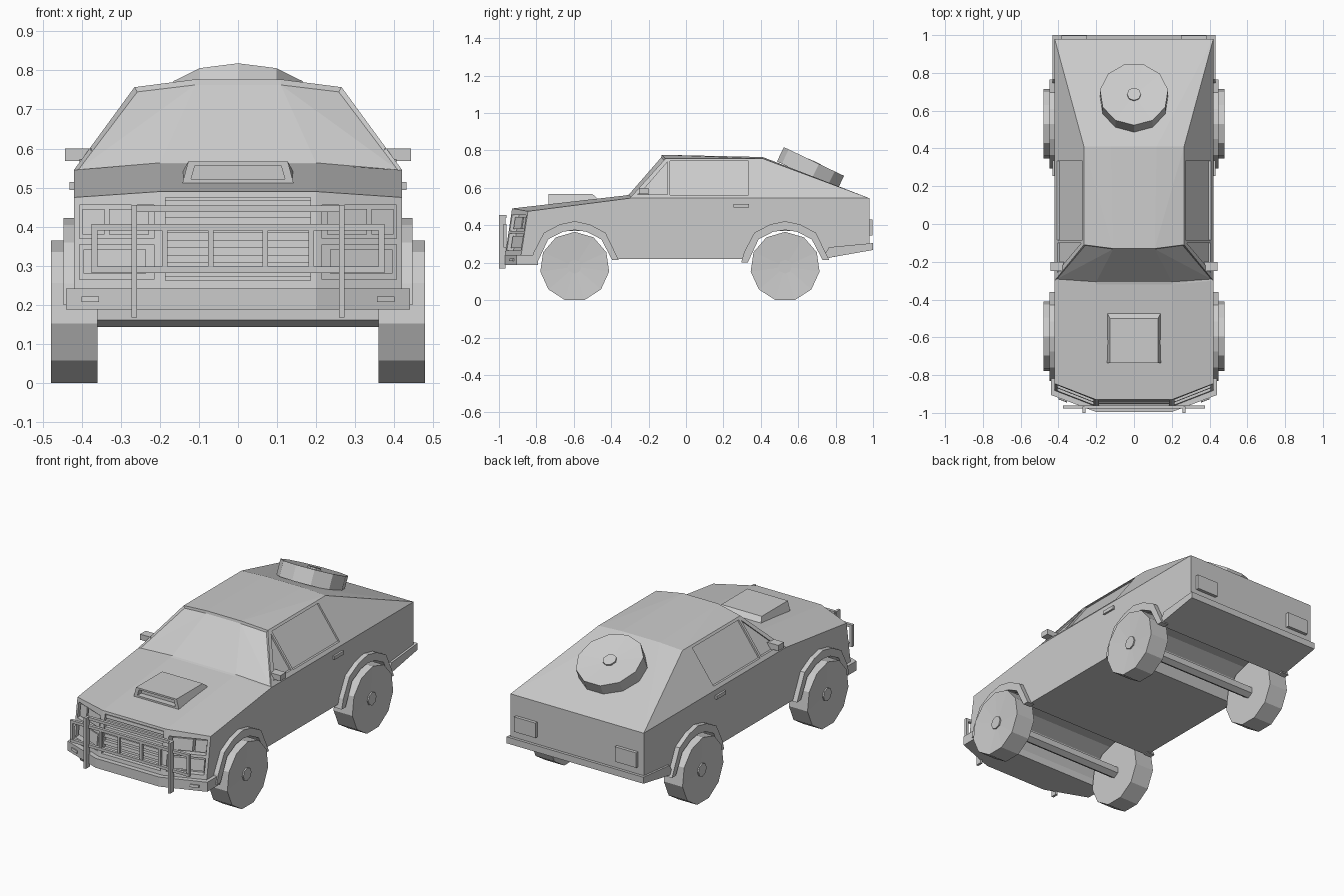
import bpy, bmesh
from math import sin, cos, pi
from mathutils import Vector

if "Cube" in bpy.data.objects:
    bpy.data.objects.remove(bpy.data.objects["Cube"])


def make(name, bm):
    bmesh.ops.recalc_face_normals(bm, faces=bm.faces)
    me = bpy.data.meshes.new(name)
    bm.to_mesh(me)
    bm.free()
    ob = bpy.data.objects.new(name, me)
    bpy.context.collection.objects.link(ob)
    return ob


def slab(name, pts, surf, d0, d1, s=1, dish=0):
    """Outline pts laid on a surface map and thickened from depth d0 to d1."""
    bm = bmesh.new()
    a, b = [[bm.verts.new((s * q[0], q[1], q[2])) for q in (surf(p, d) for p in pts)]
            for d in (d0, d1)]
    n = len(pts)
    bm.faces.new(a)
    outer = bm.faces.new(b)
    for i in range(n):
        bm.faces.new((a[i], a[(i + 1) % n], b[(i + 1) % n], b[i]))
    bmesh.ops.recalc_face_normals(bm, faces=bm.faces)
    if dish:
        bmesh.ops.poke(bm, faces=[outer], offset=dish)
    return make(name, bm)


def rect(a0, a1, b0, b1):
    return [(a0, b0), (a1, b0), (a1, b1), (a0, b1)]


def ngon(n, r, cu=0, cv=0):
    return [(cu + r * sin(2 * pi * i / n), cv + r * cos(2 * pi * i / n)) for i in range(n)]


def cut(ob, cutters):
    bpy.context.view_layer.objects.active = ob
    for c in cutters:
        m = ob.modifiers.new("cut", 'BOOLEAN')
        m.operation = 'DIFFERENCE'
        m.solver = 'EXACT'
        m.object = c
        bpy.ops.object.modifier_apply(modifier=m.name)
        bpy.data.objects.remove(c)


# Surface maps: outline coordinates plus depth to a 3D point
def side(p, d): return (d, p[0], p[1])
def plan(p, d): return (p[0], p[1], d)
def front(p, d): return (p[0], d, p[1])
def glass(p, d): return (0.42 - (p[1] - 0.545) * 0.731 + d, p[0], p[1])


def nose(p, d):
    return (p[0], -0.97 + 0.154 * (p[1] - 0.22) + max(0, abs(p[0]) - 0.2) * 0.39 + d, p[1])


SIDES = (1, -1)
AXLES = {"front": -0.595, "rear": 0.53}

# Lower body: rings of eight points from nose to tail
rings = [  # bottom y, z | outer top y, z | inner top y, z | inner bottom y
    (-0.885, 0.22, -0.845, 0.475, -0.93, 0.49, -0.97),
    (-0.30, 0.22, -0.30, 0.545, -0.32, 0.56, -0.30),
    (0.73, 0.22, 0.73, 0.545, 0.73, 0.55, 0.73),
    (0.98, 0.265, 0.98, 0.545, 0.98, 0.545, 0.98)]
bm = bmesh.new()
loops = []
for by, bz, oy, oz, iy, iz, jy in rings:
    half = [(0.42, by, bz), (0.42, oy, oz), (0.2, iy, iz)]
    pts = half + [(-x, y, z) for x, y, z in half[::-1]] + [(-0.2, jy, bz), (0.2, jy, bz)]
    loops.append([bm.verts.new(p) for p in pts])
for a, b in zip(loops, loops[1:]):
    for i in range(8):
        bm.faces.new((a[i], a[(i + 1) % 8], b[(i + 1) % 8], b[i]))
for l in (loops[0], loops[-1]):
    for q in ((0, 1, 2, 7), (7, 2, 3, 6), (6, 3, 4, 5)):
        bm.faces.new([l[i] for i in q])
body = make("lower_body", bm)

# Wheel wells, lamp recesses and grille recess
cutters = []
for cy in AXLES.values():
    well = [(cy + u, z) for u, z in ((-0.2, 0.1), (-0.2, 0.22), (-0.14, 0.33), (-0.06, 0.37),
                                     (0.06, 0.37), (0.14, 0.33), (0.2, 0.22), (0.2, 0.1))]
    cutters.append(slab("well_cutter", well, side, -0.6, 0.6))
for s in SIDES:
    for z0, z1 in ((0.265, 0.355), (0.37, 0.455)):
        cutters.append(slab("lamp_cutter", rect(0.215, 0.405, z0, z1), nose, -0.1, 0.035, s))
cutters.append(slab("grille_cutter", rect(-0.185, 0.185, 0.262, 0.475), nose, -0.1, 0.03))
cut(body, cutters)

# Cabin hull with inset windscreen
bm = bmesh.new()
for x, y, z in ((0.42, -0.30, 0.545), (0.2, -0.32, 0.56), (0.265, -0.11, 0.757),
                (0.11, -0.13, 0.777), (0.265, 0.41, 0.757), (0.12, 0.41, 0.765),
                (0.42, 0.98, 0.545)):
    for s in SIDES:
        bm.verts.new((s * x, y, z))
bmesh.ops.convex_hull(bm, input=bm.verts)
bmesh.ops.dissolve_limit(bm, angle_limit=0.02, verts=bm.verts, edges=bm.edges)
bmesh.ops.recalc_face_normals(bm, faces=bm.faces)
screen = [f for f in bm.faces if f.normal.y < -0.4 and f.normal.z > 0.1]
bmesh.ops.inset_region(bm, faces=screen, thickness=0.012, depth=-0.008)
cabin = make("cabin", bm)
windows = (rect(-0.085, 0.333, 0.562, 0.745), [(-0.25, 0.565), (-0.1, 0.565), (-0.1, 0.738)])
cut(cabin, [slab("window_cutter", w, glass, -0.012, 0.08, s) for s in SIDES for w in windows])

# Bonnet scoop with open mouth
scoop = slab("bonnet_scoop", [(-0.735, 0.49), (-0.735, 0.567), (-0.5, 0.567), (-0.46, 0.53)],
             side, -0.148, 0.148)
for v in scoop.data.vertices:
    if v.co.z > 0.55:
        v.co.x *= 0.86
cut(scoop, [slab("mouth_cutter", [(-0.12, 0.522), (0.12, 0.522), (0.11, 0.557), (-0.11, 0.557)],
                 front, -0.8, -0.70)])

# Wheels, hubs and axles
for label, cy in AXLES.items():
    for s in SIDES:
        slab(label + "_wheel", ngon(11, 0.186, cy, 0.179), side, 0.36, 0.478, s, -0.012)
        slab(label + "_hub", ngon(8, 0.037, cy, 0.179), side, 0.45, 0.476, s)
        # Flared arch around the wheel
        outer = [(-0.235, 0.2), (-0.22, 0.255), (-0.165, 0.36), (-0.08, 0.405), (0, 0.422),
                 (0.08, 0.405), (0.165, 0.36), (0.235, 0.215)]
        inner = [(0.2, 0.215), (0.142, 0.325), (0.065, 0.365), (0, 0.375),
                 (-0.065, 0.365), (-0.142, 0.325), (-0.2, 0.2)]
        slab(label + "_arch_flare", [(cy + u, z) for u, z in outer + inner], side, 0.40, 0.447, s)
    slab(label + "_axle", ngon(6, 0.035, cy, 0.179), side, -0.37, 0.37)

# Spare wheel lying on the sloped tail
n = Vector((0, 0.43, 0.9)).normalized()
up = Vector((0, -n.z, n.y))
base = Vector((0, 0.655, 0.672))


def tail(p, d): return base + Vector((p[0], 0, 0)) + up * p[1] + n * d


slab("spare_wheel", ngon(11, 0.182), tail, -0.01, 0.075, 1, -0.008)
slab("spare_hub", ngon(8, 0.037), tail, 0.05, 0.077)

# Bumpers
slab("front_bumper", [(0.44, -0.79), (0.44, -0.905), (0.2, -0.995), (-0.2, -0.995),
                      (-0.44, -0.905), (-0.44, -0.79)], plan, 0.188, 0.242)
slab("rear_bumper", [(0.727, 0.22), (0.765, 0.283), (1.0, 0.305), (1.0, 0.268)],
     side, -0.432, 0.432)

# Details repeated on both sides
for s in SIDES:
    slab("headlamp", rect(0.228, 0.33, 0.38, 0.445), nose, 0.012, 0.04, s)
    slab("corner_lamp", rect(0.342, 0.398, 0.38, 0.445), nose, 0.012, 0.04, s)
    slab("fog_lamp", rect(0.235, 0.395, 0.28, 0.342), nose, 0.012, 0.04, s)
    slab("indicator", rect(0.355, 0.4, 0.208, 0.222), nose, -0.034, 0.0, s)
    slab("tail_lamp", rect(0.25, 0.385, 0.345, 0.43), front, 0.97, 0.998, s)
    slab("door_handle", rect(0.255, 0.337, 0.494, 0.514), side, 0.41, 0.431, s)
    slab("mirror", rect(0.375, 0.442, 0.568, 0.6), front, -0.25, -0.2, s)
    slab("mirror_stalk", [(-0.27, 0.56), (-0.2, 0.56), (-0.2, 0.6)], side, 0.37, 0.405, s)
    slab("guard_strut", rect(0.258, 0.272, 0.168, 0.455), front, -1.0, -0.965, s)
    slab("guard_end", rect(0.359, 0.375, 0.282, 0.407), front, -0.975, -0.96, s)
    for x in (0.07, 0.187):
        slab("guard_bar", rect(x - 0.007, x + 0.007, 0.29, 0.4), front, -0.975, -0.962, s)

# Bull bar rails and grille slats
for z, w in ((0.29, 0.375), (0.399, 0.375), (0.446, 0.265)):
    slab("guard_rail", rect(-w, w, z - 0.008, z + 0.008), front, -0.977, -0.96)
for z in (0.28, 0.318, 0.356, 0.394, 0.432, 0.458):
    slab("grille_slat", rect(-0.185, 0.185, z - 0.009, z + 0.009), nose, 0.01, 0.035)
